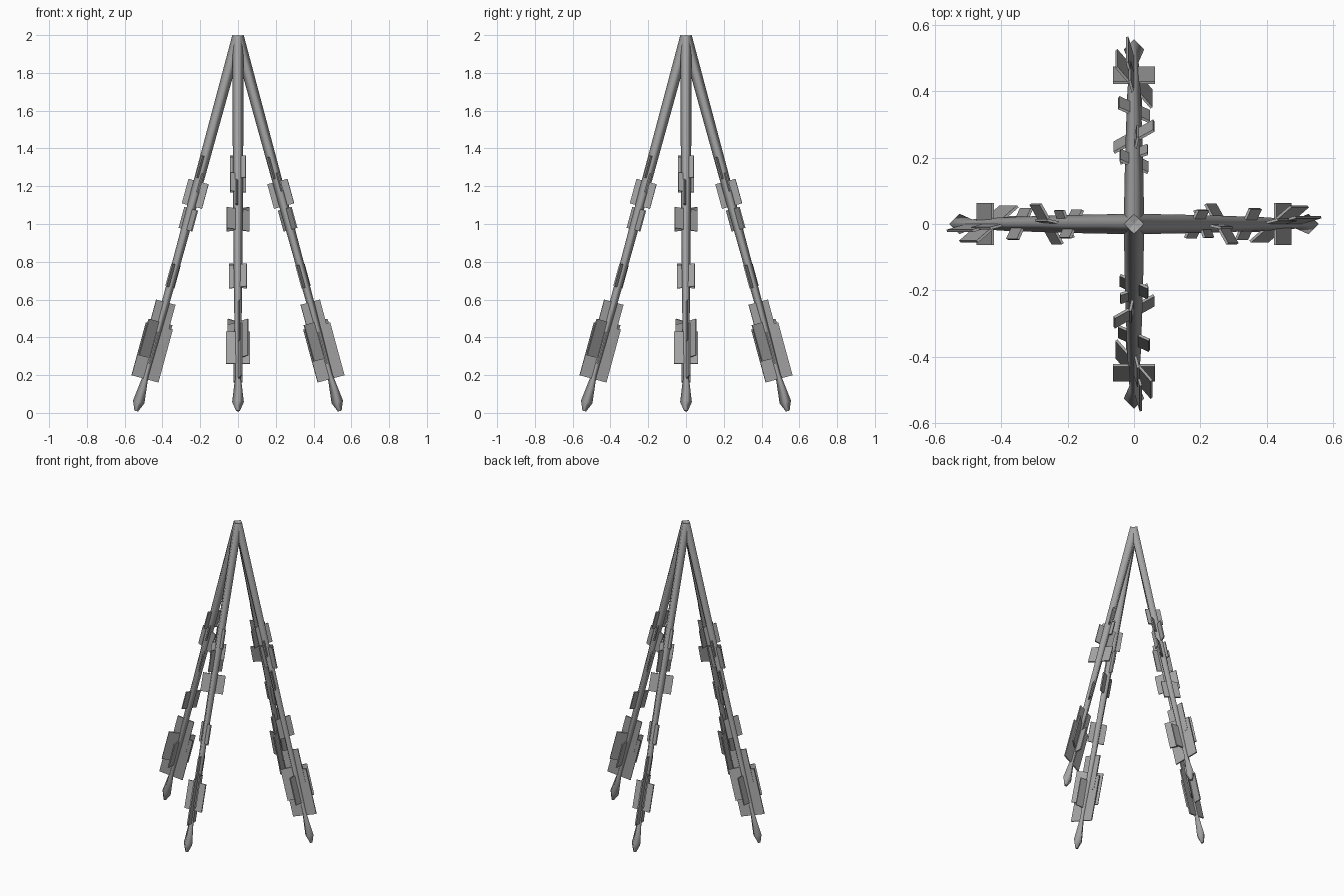
import bpy, bmesh, math
from mathutils import Matrix

if "Cube" in bpy.data.objects:
    bpy.data.objects.remove(bpy.data.objects["Cube"])

TILT = math.radians(15.2)        # lean of every leg from the vertical
APEX = 1.993                     # height where the leg axes meet

grey = bpy.data.materials.new("weathered_grey")
grey.diffuse_color = (0.38, 0.38, 0.38, 1)
grey.use_nodes = True
grey.node_tree.nodes["Principled BSDF"].inputs["Base Color"].default_value = grey.diffuse_color


def finish(name, bm, matrix):
    bmesh.ops.recalc_face_normals(bm, faces=bm.faces)
    mesh = bpy.data.meshes.new(name)
    bm.to_mesh(mesh)
    bm.free()
    mesh.materials.append(grey)
    ob = bpy.data.objects.new(name, mesh)
    bpy.context.collection.objects.link(ob)
    ob.matrix_world = matrix
    return ob


def pole(name, matrix, rings, sides=4):
    """Loft rings of (distance down the axis, radius) into one closed pole."""
    bm = bmesh.new()
    loops = []
    for d, r in rings:
        loops.append([bm.verts.new((r * math.cos(2 * math.pi * i / sides),
                                    r * math.sin(2 * math.pi * i / sides), -d))
                      for i in range(sides)])
    for a, b in zip(loops, loops[1:]):
        for i in range(sides):
            j = (i + 1) % sides
            bm.faces.new((a[i], a[j], b[j], b[i])).smooth = True
    bm.faces.new(loops[0])
    bm.faces.new(loops[-1])
    finish(name, bm, matrix)


def plate(name, matrix, z, width, length, turn, thick=0.008):
    """Thin board through the pole at height z, turned about the pole axis."""
    d = (APEX - z) / math.cos(TILT)
    bm = bmesh.new()
    bmesh.ops.create_cube(bm, size=1, matrix=Matrix.Diagonal((width, thick, length, 1)))
    finish(name, bm, matrix @ Matrix.Translation((0, 0, -d))
           @ Matrix.Rotation(math.radians(turn), 4, 'Z'))


# shaft tapering to a neck, then a flared pointed foot
RINGS = [(0, 0.031), (0.75, 0.027), (1.45, 0.021), (1.86, 0.014),
         (2.005, 0.031), (2.055, 0.010)]

# height, width, length, turn about the pole
PLATES = {
    "upper_plate": (1.30, 0.092, 0.12, 65),
    "collar_plate": (1.22, 0.088, 0.10, -70),
    "shoulder_plate": (1.16, 0.112, 0.135, -12),
    "middle_plate": (1.025, 0.138, 0.115, -60),
    "lower_plate": (0.725, 0.102, 0.125, 65),
    "upper_fin": (0.48, 0.108, 0.22, 14),
    "lower_fin": (0.32, 0.152, 0.29, 16),
    "short_fin": (0.385, 0.165, 0.20, 40),
    "cross_plate": (0.345, 0.125, 0.175, 90),
}

# four identical legs around the vertical axis
for k, side in enumerate(("right", "back", "left", "front")):
    frame = (Matrix.Translation((0, 0, APEX)) @ Matrix.Rotation(k * math.pi / 2, 4, 'Z')
             @ Matrix.Rotation(-TILT, 4, 'Y'))
    pole(side + "_leg", frame, RINGS)
    for part, spec in PLATES.items():
        plate(side + "_" + part, frame, *spec)
